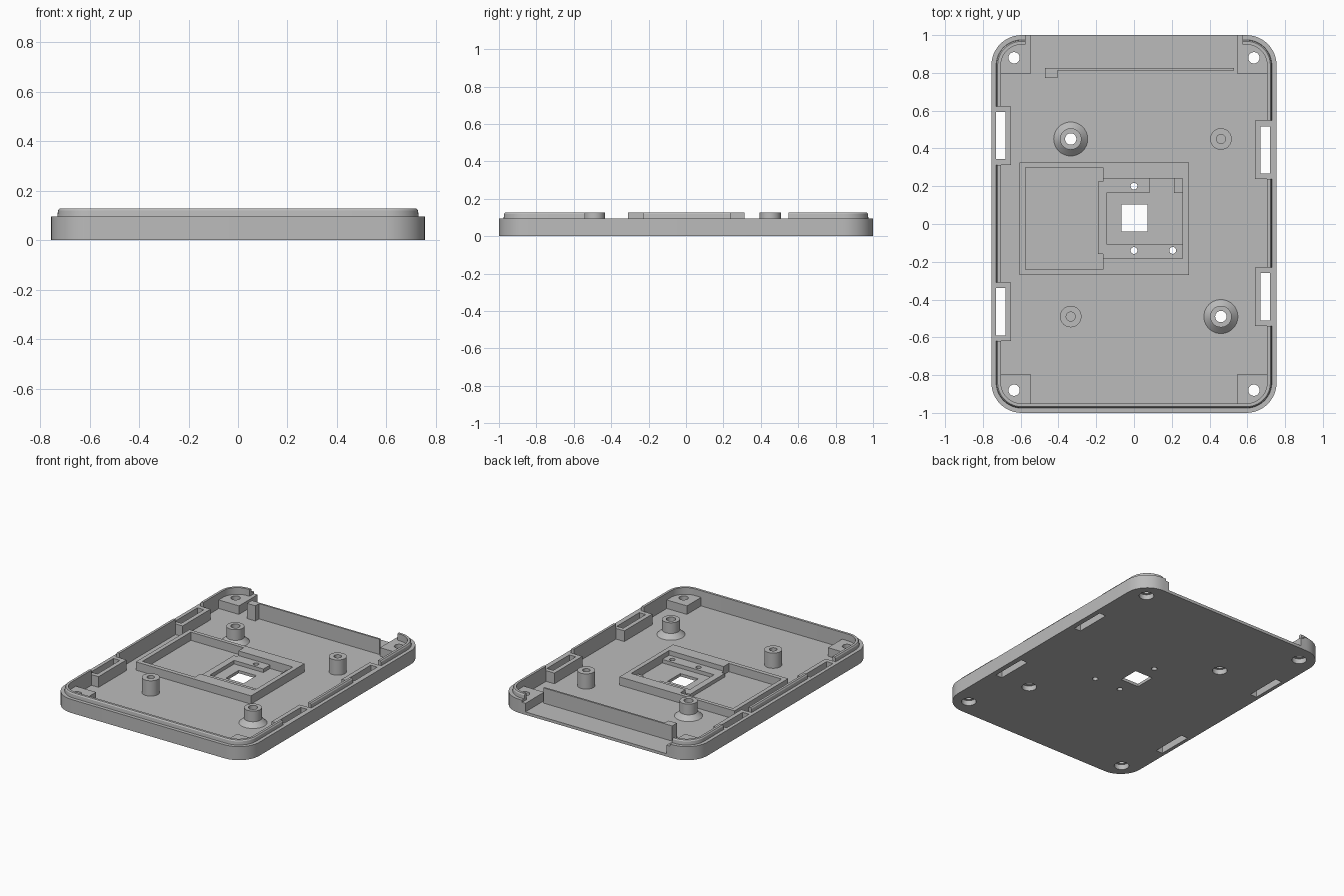
import bpy, bmesh, math
from mathutils import Matrix

cube = bpy.data.objects.get("Cube")
if cube:
    bpy.data.objects.remove(cube, do_unlink=True)

grey = bpy.data.materials.new("plain grey")
grey.use_nodes = True
GREY = (0.5, 0.5, 0.5, 1)
grey.diffuse_color = GREY
grey.node_tree.nodes["Principled BSDF"].inputs["Base Color"].default_value = GREY

HALF_X, HALF_Y, CORNER = 0.755, 1.0, 0.16
FLOOR, RIM, TOP, POST_TOP = 0.02, 0.095, 0.127, 0.08


def finish(name, bm):
    bmesh.ops.recalc_face_normals(bm, faces=bm.faces)
    mesh = bpy.data.meshes.new(name)
    bm.to_mesh(mesh)
    bm.free()
    mesh.materials.append(grey)
    obj = bpy.data.objects.new(name, mesh)
    bpy.context.collection.objects.link(obj)
    return obj


def box(name, x0, x1, y0, y1, z0, z1):
    bm = bmesh.new()
    bmesh.ops.create_cube(bm, size=1)
    bmesh.ops.scale(bm, vec=(x1 - x0, y1 - y0, z1 - z0), verts=bm.verts)
    bmesh.ops.translate(bm, vec=((x0 + x1) / 2, (y0 + y1) / 2, (z0 + z1) / 2), verts=bm.verts)
    return finish(name, bm)


def cylinder(name, x, y, r0, r1, z0, z1):
    bm = bmesh.new()
    bmesh.ops.create_cone(bm, cap_ends=True, segments=40, radius1=r0, radius2=r1, depth=z1 - z0,
                          matrix=Matrix.Translation((x, y, (z0 + z1) / 2)))
    return finish(name, bm)


def rounded_stack(name, levels):
    """Stack of rounded rectangles, each level an (inset, z) pair."""
    bm = bmesh.new()
    rings = []
    for inset, z in levels:
        ring = []
        for k in range(4):
            sx, sy = (1, -1, -1, 1)[k], (1, 1, -1, -1)[k]
            for i in range(13):
                a = math.pi / 2 * (k + i / 12)
                ring.append(bm.verts.new((
                    sx * (HALF_X - CORNER) + (CORNER - inset) * math.cos(a),
                    sy * (HALF_Y - CORNER) + (CORNER - inset) * math.sin(a), z)))
        rings.append(ring)
    n = len(rings[0])
    for low, high in zip(rings, rings[1:]):
        for i in range(n):
            bm.faces.new((low[i], low[(i + 1) % n], high[(i + 1) % n], high[i]))
    bm.faces.new(rings[0])
    bm.faces.new(rings[-1])
    return finish(name, bm)


def cut(obj, cutters):
    for c in cutters:
        mod = obj.modifiers.new("cut", "BOOLEAN")
        mod.operation, mod.solver, mod.object = "DIFFERENCE", "EXACT", c
        bpy.context.view_layer.objects.active = obj
        bpy.ops.object.modifier_apply(modifier=mod.name)


parts, helpers = [], []


def cutter(obj):
    obj.hide_render = True
    helpers.append(obj)
    return obj


# Tray shell with stepped lip, open at the back
shell = rounded_stack("tray_shell", [(0, 0), (0, RIM), (0.025, RIM), (0.027, 0.119), (0.033, TOP)])
parts.append(shell)
shell_cuts = [
    cutter(rounded_stack("cavity_cutter", [(0.05, FLOOR), (0.05, 0.3)])),
    cutter(box("back_gap_cutter", -0.548, 0.548, 0.9, 1.1, FLOOR, 0.3)),
    cutter(box("back_lip_cutter", -0.575, 0.575, 0.9, 1.1, POST_TOP, 0.3)),
]

# Side slot frames with notches in the lip above them
for side, label, centres in ((-1, "right", (0.468, -0.465)), (1, "left", (0.392, -0.385))):
    for y, end in zip(centres, ("back", "front")):
        inner = 0.65 if side < 0 else 0.64
        x0, x1 = sorted((side * inner, side * 0.705))
        frame = box(f"{label}_{end}_slot_frame", x0, x1, y - 0.155, y + 0.155, FLOOR, RIM)
        x0, x1 = sorted((side * (inner + 0.03), side * (inner + 0.08)))
        slot = cutter(box("slot_cutter", x0, x1, y - 0.125, y + 0.125, -0.1, 0.3))
        x0, x1 = sorted((side * 0.6, side * 0.8))
        shell_cuts += [slot, cutter(box("notch_cutter", x0, x1, y - 0.155, y + 0.155, RIM, 0.3))]
        cut(frame, [slot])
        parts.append(frame)


def screw_hole(x, y, depth):
    return [cutter(cylinder("screw_cutter", x, y, 0.03, 0.03, -0.1, 0.3)),
            cutter(cylinder("head_cutter", x, y, 0.047, 0.047, -0.1, depth))]


# Corner screw posts
for sx, side in ((-1, "right"), (1, "left")):
    for sy, end in ((-1, "front"), (1, "back")):
        x0, x1 = sorted((sx * 0.548, sx * 0.705))
        y0, y1 = sorted((sy * 0.793, sy * 0.953))
        post = box(f"{side}_{end}_corner_post", x0, x1, y0, y1, FLOOR, POST_TOP)
        holes = screw_hole(sx * 0.635, sy * 0.88, 0.035)
        cut(post, holes)
        parts.append(post)
        shell_cuts += holes

# Through-bolted standoffs with flared feet
for x, y, label in ((-0.335, 0.45, "back"), (0.46, -0.49, "front")):
    holes = screw_hole(x, y, 0.035)
    shell_cuts += holes
    foot = cylinder(f"{label}_flared_foot", x, y, 0.09, 0.057, FLOOR, 0.052)
    stem = cylinder(f"{label}_bolt_standoff", x, y, 0.057, 0.057, 0.052, TOP)
    for obj in (foot, stem):
        cut(obj, holes)
        parts.append(obj)

# Plain standoffs with blind holes
for x, y, label in ((0.46, 0.45, "back"), (-0.335, -0.49, "front")):
    stem = cylinder(f"{label}_plain_standoff", x, y, 0.057, 0.057, FLOOR, TOP)
    cut(stem, [cutter(cylinder("pilot_cutter", x, y, 0.024, 0.024, 0.05, 0.3))])
    parts.append(stem)

# Thin partition near the back, with a thicker end tab
parts.append(box("back_partition", -0.405, 0.53, 0.812, 0.825, FLOOR, TOP))
parts.append(box("partition_tab", -0.47, -0.405, 0.772, 0.825, FLOOR, TOP))

# Central holder: wide pocket, raised ledge and deeper recess
holder = box("central_holder", -0.605, 0.29, -0.27, 0.325, FLOOR, 0.078)
LEDGE = 0.045
pockets = [
    (-0.575, -0.19, -0.24, 0.298, -0.1),
    (-0.2, -0.165, 0.225, 0.298, -0.1),
    (-0.2, -0.165, -0.24, -0.16, -0.1),
    (-0.2, -0.16, -0.16, 0.225, LEDGE),
    (-0.165, 0.258, -0.182, 0.24, LEDGE),
    (-0.145, 0.258, -0.105, 0.165, -0.1),
    (0.082, 0.213, 0.15, 0.24, -0.1),
]
cut(holder, [cutter(box("pocket_cutter", *p, 0.3)) for p in pockets])
pins = [cutter(cylinder("pin_cutter", x, y, 0.018, 0.018, -0.1, 0.3))
        for x, y in ((0, 0.2), (0, -0.14), (0.205, -0.14))]
cut(holder, pins)
parts.append(holder)

# Square window through the floor
shell_cuts += pins + [cutter(box("window_cutter", -0.066, 0.072, -0.04, 0.102, -0.1, 0.3))]
cut(shell, shell_cuts)

for h in helpers:
    bpy.data.objects.remove(h, do_unlink=True)

# Smooth curved walls, keep hard edges
bpy.ops.object.select_all(action="DESELECT")
for obj in parts:
    obj.select_set(True)
bpy.context.view_layer.objects.active = shell
bpy.ops.object.shade_smooth_by_angle(angle=math.radians(25))
